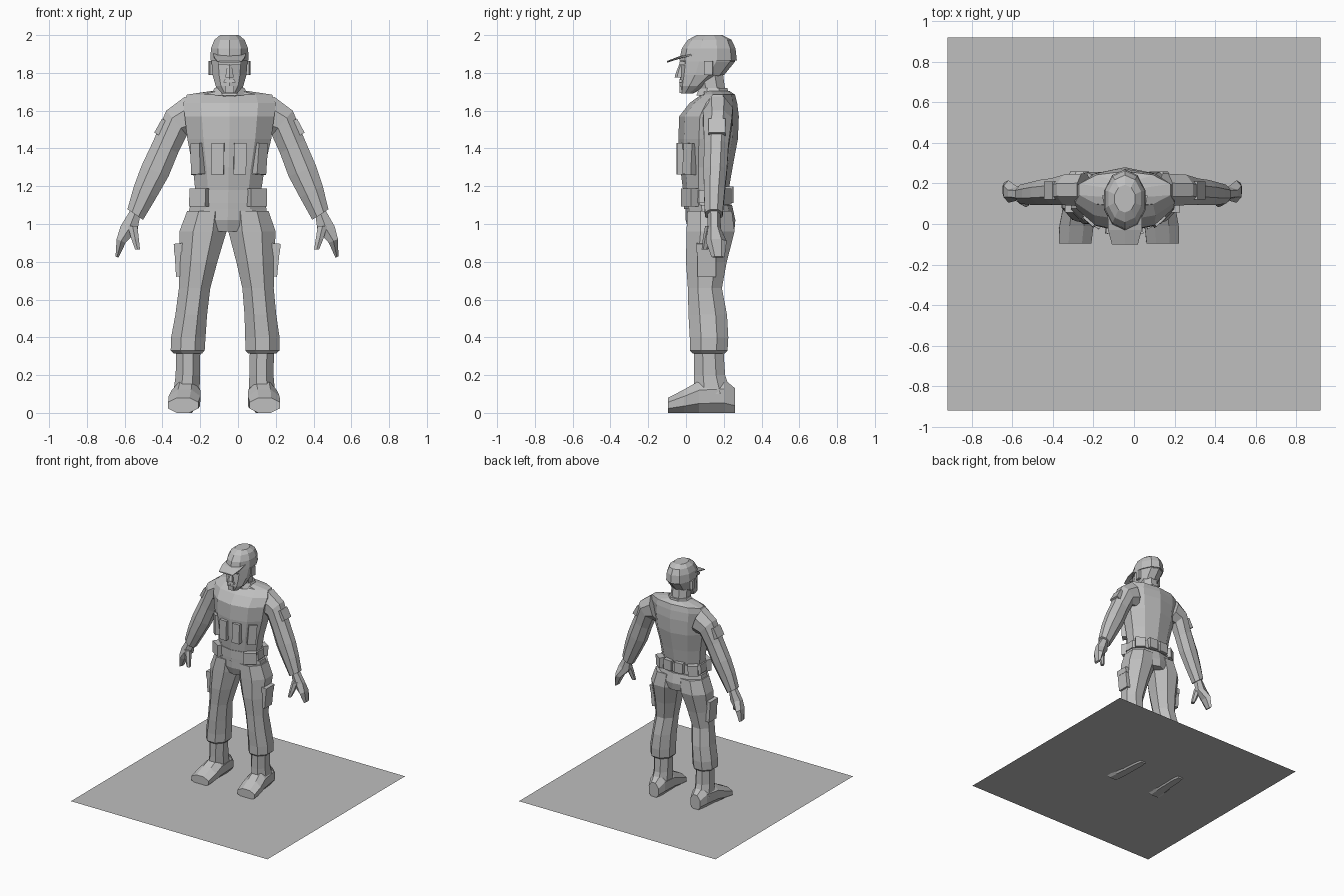
import bpy, bmesh, math
from mathutils import Vector, Matrix

cube = bpy.data.objects.get("Cube")
if cube:
    bpy.data.objects.remove(cube, do_unlink=True)

GREY = (0.52, 0.52, 0.52, 1)
mat = bpy.data.materials.new("plain_grey")
mat.use_nodes = True
mat.diffuse_color = GREY
mat.node_tree.nodes["Principled BSDF"].inputs["Base Color"].default_value = GREY


def finish(name, bm, lean=True):
    """Shift the part onto the slightly leaning body centre line and link it."""
    if lean:
        for v in bm.verts:
            v.co.x += -0.075 + 0.02 * min(v.co.z, 1.5)
    bmesh.ops.recalc_face_normals(bm, faces=bm.faces)
    mesh = bpy.data.meshes.new(name)
    bm.to_mesh(mesh)
    bm.free()
    mesh.materials.append(mat)
    obj = bpy.data.objects.new(name, mesh)
    bpy.context.collection.objects.link(obj)
    return obj


def loft(name, rings, sides=8, flip=False):
    """Skin a row of rings, each given as centre, half-axis u and half-axis v."""
    bm = bmesh.new()
    loops = []
    grow = 1 / math.cos(math.pi / sides)
    for centre, u, v in rings:
        loop = []
        for i in range(sides):
            a = 2 * math.pi * (i + 0.5) / sides
            p = Vector(centre) + (Vector(u) * math.cos(a) + Vector(v) * math.sin(a)) * grow
            if flip:
                p.x = -p.x
            loop.append(bm.verts.new(p))
        loops.append(loop)
    for a, b in zip(loops, loops[1:]):
        for i in range(sides):
            j = (i + 1) % sides
            bm.faces.new((a[i], a[j], b[j], b[i]))
    bm.faces.new(loops[0])
    bm.faces.new(loops[-1])
    return finish(name, bm)


def stack(rows):
    """Level rings from rows of x, y, z, half width, half depth."""
    return [((x, y, z), (w, 0, 0), (0, d, 0)) for x, y, z, w, d in rows]


def along_y(rows):
    """Upright rings from rows of x, y, z, half width, half height."""
    return [((x, y, z), (w, 0, 0), (0, 0, h)) for x, y, z, w, h in rows]


def box(name, loc, size, turn=0, tilt=0, flip=False, taper=1):
    bm = bmesh.new()
    bmesh.ops.create_cube(bm, size=1)
    for v in bm.verts:
        if v.co.z > 0:
            v.co.x *= taper
            v.co.y *= taper
    spin = Matrix.Rotation(turn, 4, "Z") @ Matrix.Rotation(tilt, 4, "Y")
    bm.transform(Matrix.Translation(loc) @ spin @ Matrix.Diagonal((*size, 1)))
    if flip:
        bm.transform(Matrix.Diagonal((-1, 1, 1, 1)))
    return finish(name, bm)


# Ground sheet, just above the soles
bm = bmesh.new()
bmesh.ops.create_grid(bm, x_segments=1, y_segments=1, size=0.92)
bmesh.ops.translate(bm, verts=bm.verts, vec=(0, 0, 0.012))
finish("ground_sheet", bm, lean=False)

# Jacket, pelvis and belt
loft("jacket", stack([
    (0, .11, 1.08, .19, .115), (0, .105, 1.18, .175, .115),
    (0, .108, 1.3, .19, .132), (0, .117, 1.45, .222, .15),
    (0, .122, 1.57, .237, .15), (0, .145, 1.64, .245, .12),
    (0, .17, 1.685, .225, .085), (0, .155, 1.705, .09, .07)]), 10)
loft("pelvis", stack([
    (0, .135, .96, .1, .115), (0, .13, 1.02, .215, .125), (0, .12, 1.1, .2, .118)]), 10)
loft("belt", stack([(0, .11, 1.11, .195, .123), (0, .108, 1.18, .188, .122)]), 10)

# Neck and collar
loft("neck", stack([(0, .145, 1.66, .075, .07), (0, .12, 1.8, .07, .075)]))
loft("collar", stack([(0, .14, 1.68, .1, .085), (0, .145, 1.72, .08, .075)]))

# Head
loft("head", stack([
    (0, .005, 1.69, .04, .03), (0, .04, 1.73, .073, .07),
    (0, .085, 1.79, .09, .112), (0, .115, 1.86, .095, .138),
    (0, .12, 1.93, .09, .13)]), 10)
loft("nose", stack([
    (0, -.035, 1.775, .022, .022), (0, -.032, 1.79, .02, .022), (0, -.02, 1.85, .01, .012)]), 6)
box("brow", (0, -.02, 1.852), (.12, .03, .018))
box("moustache", (0, -.026, 1.757), (.065, .02, .014), taper=.8)
box("chin", (0, -.02, 1.712), (.05, .03, .035))

# Cap with its brim
loft("cap", stack([
    (0, .117, 1.865, .102, .145), (0, .12, 1.93, .098, .135),
    (0, .125, 1.975, .08, .11), (0, .125, 2.0, .05, .065)]), 10)
loft("cap_brim", along_y([
    (0, .05, 1.9, .085, .008), (0, -.03, 1.883, .083, .006), (0, -.1, 1.859, .064, .004)]), 6)

for side, flip in (("left", False), ("right", True)):
    # Ear
    box(side + "_ear", (.098, .12, 1.825), (.02, .045, .075), turn=-.2, flip=flip)

    # Trouser leg
    loft(side + "_trouser_leg", stack([
        (.11, .125, 1.07, .105, .118), (.13, .13, .96, .125, .127),
        (.15, .108, .8, .1, .108), (.168, .1, .66, .083, .09),
        (.183, .115, .52, .084, .102), (.196, .122, .4, .091, .102),
        (.198, .12, .33, .09, .1), (.196, .12, .315, .075, .085)]), flip=flip)
    box(side + "_thigh_pocket", (.247, .11, .81), (.055, .1, .175), tilt=.08, flip=flip)
    box(side + "_thigh_pocket_flap", (.25, .11, .875), (.063, .108, .045), tilt=.08, flip=flip)

    # Boot shaft and shoe
    loft(side + "_boot_shaft", stack([
        (.195, .12, .34, .064, .078), (.195, .125, .2, .064, .082),
        (.2, .14, .1, .07, .1)]), flip=flip)
    loft(side + "_shoe", along_y([
        (.195, .26, .065, .045, .065), (.197, .2, .09, .068, .09),
        (.203, .07, .085, .076, .085), (.21, -.01, .062, .084, .062),
        (.216, -.095, .04, .08, .04)]), flip=flip)

    # Sleeve
    loft(side + "_sleeve", [
        ((.2, .168, 1.575), (.035, 0, .1), (0, .08, 0)),
        ((.28, .168, 1.535), (.055, 0, .065), (0, .075, 0)),
        ((.335, .16, 1.41), (.065, 0, .035), (0, .065, 0)),
        ((.39, .155, 1.28), (.072, 0, .028), (0, .062, 0)),
        ((.44, .15, 1.17), (.06, 0, .03), (0, .055, 0)),
        ((.49, .147, 1.05), (.042, 0, .028), (0, .047, 0))], flip=flip)
    box(side + "_sleeve_pocket", (.358, .165, 1.51), (.045, .09, .085), tilt=-.5, flip=flip)

    # Hand and thumb
    loft(side + "_hand", [
        ((.49, .148, 1.06), (.026, 0, .014), (0, .03, 0)),
        ((.522, .15, .975), (.045, 0, .012), (0, .03, 0)),
        ((.562, .16, .91), (.024, 0, .01), (0, .048, 0)),
        ((.582, .17, .825), (.008, 0, .003), (0, .03, 0))], 6, flip)
    loft(side + "_thumb", stack([
        (.503, .13, .99, .025, .025), (.488, .112, .92, .02, .02),
        (.474, .1, .865, .013, .015)]), 6, flip)

    # Chest pouches
    box(side + "_inner_chest_pouch", (.058, -.022, 1.345), (.066, .055, .165), turn=.06, flip=flip)
    box(side + "_outer_chest_pouch", (.158, .028, 1.345), (.066, .06, .165),
        turn=.75, tilt=.06, flip=flip)

    # Belt pouches, front and back
    box(side + "_front_belt_pouch", (.145, .03, 1.14), (.1, .07, .095), turn=.55, flip=flip)
    box(side + "_inner_back_pouch", (.05, .228, 1.155), (.075, .045, .085), turn=-.06, flip=flip)
    box(side + "_outer_back_pouch", (.15, .195, 1.145), (.08, .055, .085), turn=-.6, flip=flip)
